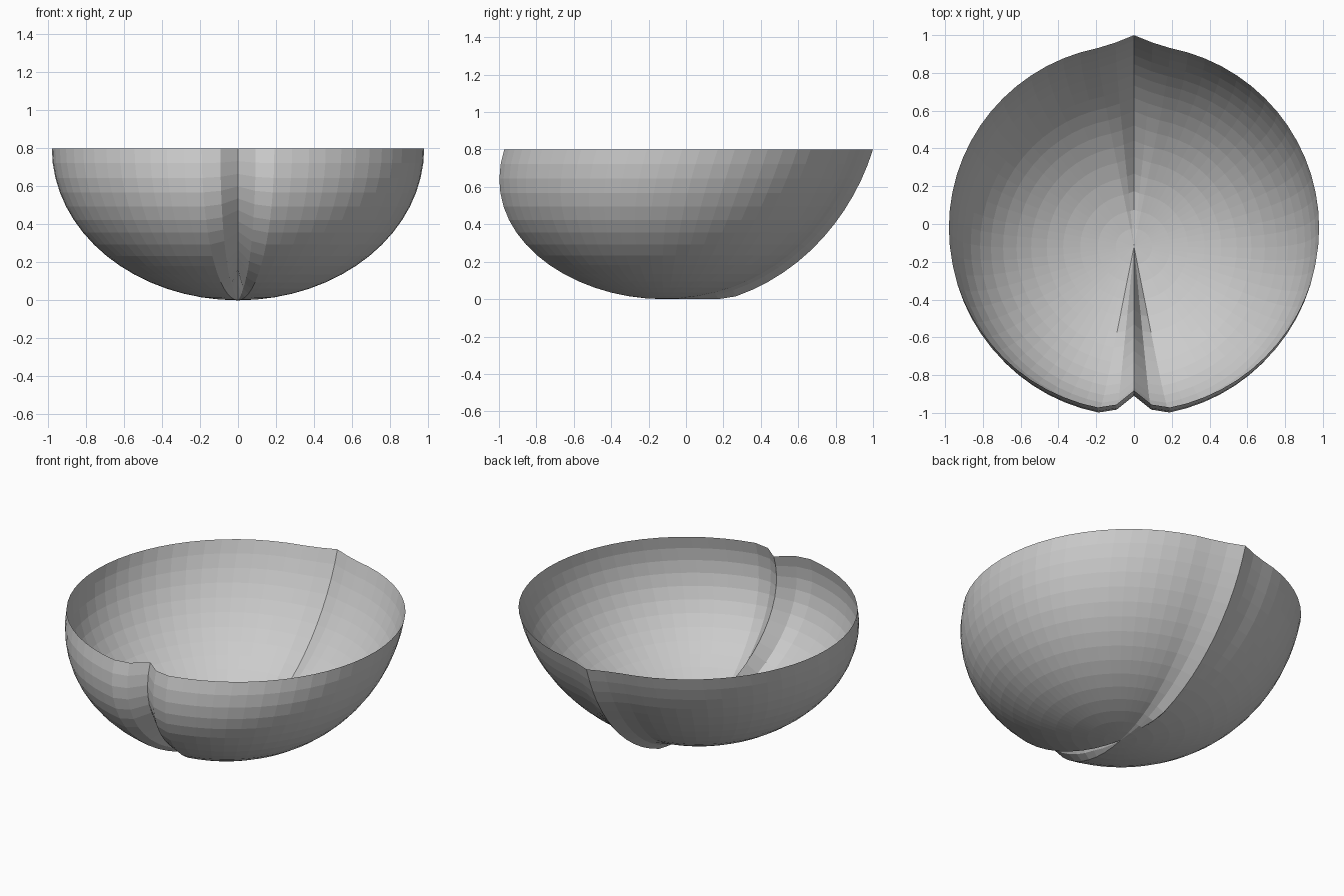
import bpy
import bmesh
from math import sin, cos, pi

if "Cube" in bpy.data.objects:
    bpy.data.objects.remove(bpy.data.objects["Cube"], do_unlink=True)

SEGMENTS, RINGS = 64, 16
RADIUS, DEPTH = 0.98, 0.8

# Plain grey material
grey = bpy.data.materials.new("plain grey")
grey.use_nodes = True
colour = (0.6, 0.6, 0.6, 1)
grey.diffuse_color = colour
grey.node_tree.nodes["Principled BSDF"].inputs["Base Color"].default_value = colour


def seam_offset(step):
    """Outward push along the surface: cleft at the front, ridge at the back."""
    front = min(step, SEGMENTS - step)
    back = abs(step - SEGMENTS // 2)
    return {0: -0.11, 1: -0.03}.get(front, 0) + {0: 0.05, 1: 0.015}.get(back, 0)


def shell_point(ring, step):
    tilt = ring / RINGS * pi / 2
    turn = step / SEGMENTS * 2 * pi
    low = sin(tilt)
    centre = -0.02 - 0.26 * low + 0.16 * low * low   # bowl leans forward
    fade = min(1, (RINGS - ring) / 3)                # seams die out at the pole
    push = seam_offset(step) * fade
    r = RADIUS * cos(tilt) + push * cos(tilt)
    z = DEPTH * (1 - low) - push * low
    return r * sin(turn), centre - 0.99 * r * cos(turn), max(z, 0)


# Half shell: open bowl with a front cleft and a back ridge
bm = bmesh.new()
rows = [[bm.verts.new(shell_point(i, j)) for j in range(SEGMENTS)]
        for i in range(RINGS)]
pole = bm.verts.new((0, -0.12, 0))
for j in range(SEGMENTS):
    k = (j + 1) % SEGMENTS
    for upper, lower in zip(rows, rows[1:]):
        bm.faces.new((upper[j], lower[j], lower[k], upper[k]))
    bm.faces.new((rows[-1][j], pole, rows[-1][k]))

mesh = bpy.data.meshes.new("half_shell")
bm.to_mesh(mesh)
bm.free()
mesh.materials.append(grey)
shell = bpy.data.objects.new("half_shell", mesh)
bpy.context.collection.objects.link(shell)
